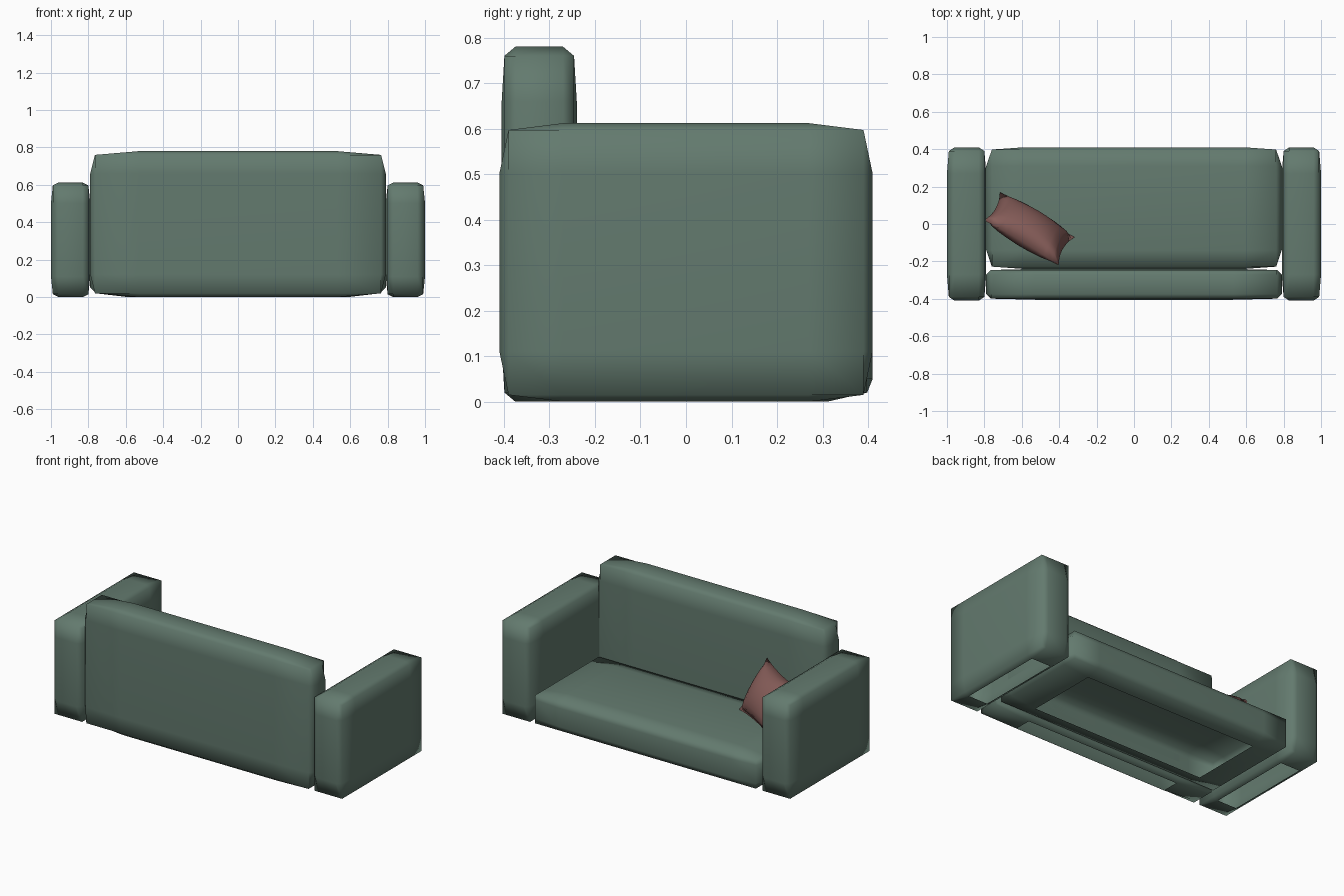
import bpy, bmesh
from mathutils import Vector

if "Cube" in bpy.data.objects:
    bpy.data.objects.remove(bpy.data.objects["Cube"], do_unlink=True)


def material(name, rgb):
    m = bpy.data.materials.new(name)
    m.use_nodes = True
    color = (*rgb, 1)
    m.diffuse_color = color
    bsdf = m.node_tree.nodes["Principled BSDF"]
    bsdf.inputs["Base Color"].default_value = color
    bsdf.inputs["Roughness"].default_value = 0.9
    return m


green = material("sage green fabric", (0.125, 0.195, 0.157))
red = material("dusty red fabric", (0.24, 0.11, 0.1))


def finish(bm, name, mat):
    bmesh.ops.recalc_face_normals(bm, faces=bm.faces)
    for f in bm.faces:
        f.smooth = True
    mesh = bpy.data.meshes.new(name)
    bm.to_mesh(mesh)
    bm.free()
    mesh.materials.append(mat)
    ob = bpy.data.objects.new(name, mesh)
    bpy.context.collection.objects.link(ob)
    return ob


def cushion(name, low, high, margin, pull):
    """Padded block: support loops at the margins, edges pulled inwards, open underneath."""
    center = (Vector(low) + Vector(high)) / 2
    half = (Vector(high) - Vector(low)) / 2
    bm = bmesh.new()
    bmesh.ops.create_cube(bm, size=2)
    # two support loops across each axis
    for axis in range(3):
        normal = Vector([float(i == axis) for i in range(3)])
        for side in (-1, 1):
            at = side * (1 - margin[axis] / half[axis])
            bmesh.ops.bisect_plane(bm, geom=bm.verts[:] + bm.edges[:] + bm.faces[:],
                                   plane_co=normal * at, plane_no=normal)
    # open the middle of the underside
    bottom = min(bm.faces, key=lambda f: (f.calc_center_median() - Vector((0, 0, -1))).length)
    bmesh.ops.delete(bm, geom=[bottom], context='FACES_ONLY')
    # pull in vertices that lie on an edge or a corner
    for v in bm.verts:
        extreme = [abs(c) > 0.999 for c in v.co]
        soft = sum(extreme) > 1
        co = Vector()
        for i in range(3):
            sign = 1 if v.co[i] > 0 else -1
            inset = pull[i] * sign if soft and extreme[i] else 0
            co[i] = center[i] + v.co[i] * half[i] - inset
        v.co = co
    return finish(bm, name, green)


# Sofa body
cushion("backrest", (-0.79, -0.405, 0), (0.79, -0.24, 0.78), (0.26, 0.03, 0.12), (0.025, 0.006, 0.02))
cushion("seat", (-0.79, -0.24, 0), (0.79, 0.41, 0.215), (0.2, 0.1, 0.05), (0.03, 0.012, 0.02))
for name, x in (("right_armrest", -0.895), ("left_armrest", 0.895)):
    cushion(name, (x - 0.105, -0.41, 0), (x + 0.105, 0.41, 0.612), (0.04, 0.14, 0.11), (0.01, 0.02, 0.015))


# Throw pillow: two puffed sheets meeting at a pinched seam
def throw_pillow(center, u, v, thickness, n=10):
    center, u, v = Vector(center), Vector(u), Vector(v)
    w = u.cross(v).normalized()
    bm = bmesh.new()
    for side in (-1, 1):
        grid = []
        for i in range(n + 1):
            row = []
            for j in range(n + 1):
                a, b = 2 * i / n - 1, 2 * j / n - 1
                puff = ((1 - a * a) * (1 - b * b)) ** 0.55
                pa = a * (1 - 0.1 * (1 - b * b))
                pb = b * (1 - 0.1 * (1 - a * a))
                row.append(bm.verts.new(center + u * pa + v * pb + w * side * thickness * puff))
            grid.append(row)
        for i in range(n):
            for j in range(n):
                bm.faces.new((grid[i][j], grid[i + 1][j], grid[i + 1][j + 1], grid[i][j + 1]))
    bmesh.ops.remove_doubles(bm, verts=bm.verts, dist=0.0005)
    return finish(bm, "throw_pillow", red)


throw_pillow((-0.56, -0.025, 0.36), (0.2, -0.12, 0), (-0.043, -0.075, 0.145), 0.09)
